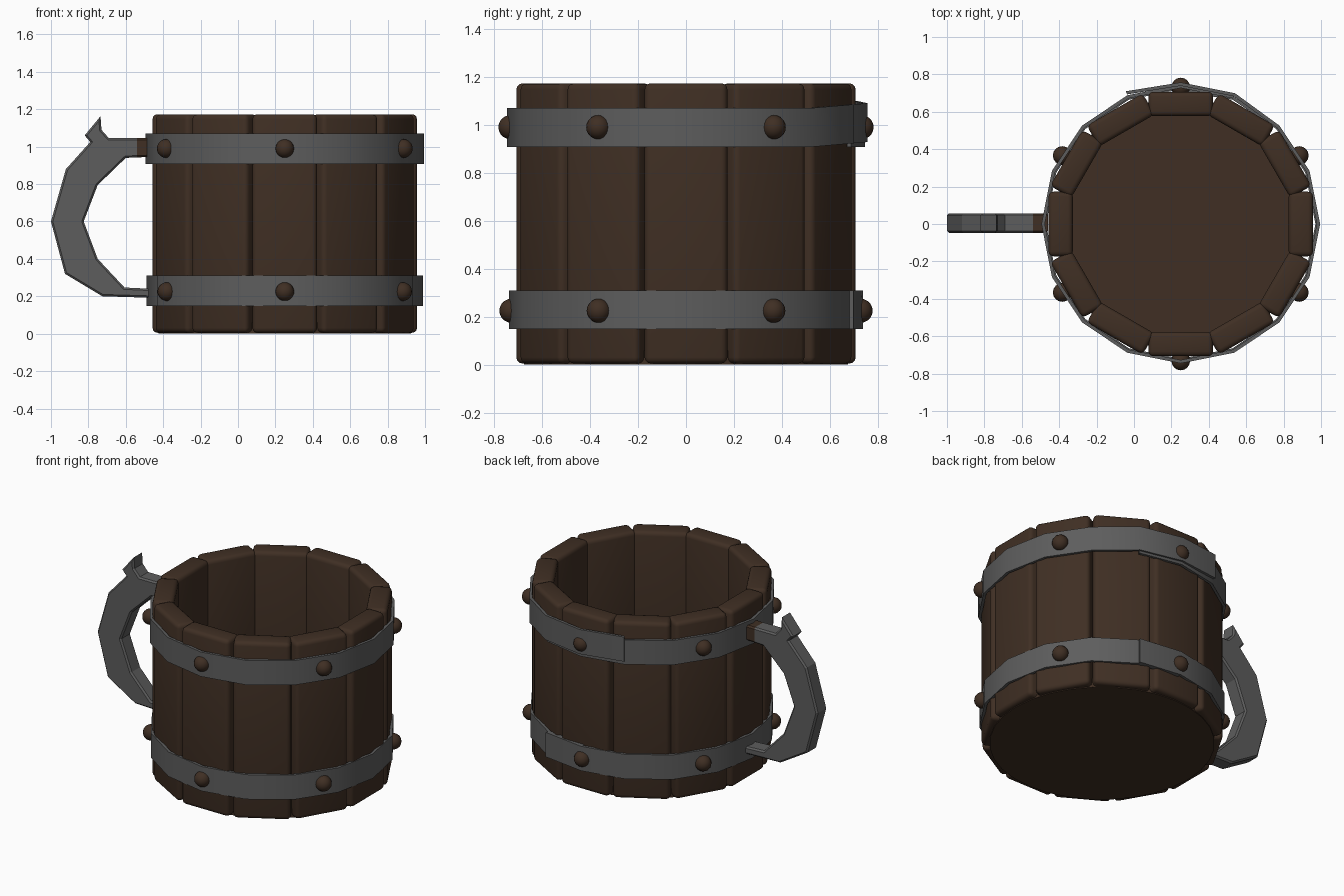
import bpy, bmesh, math
from mathutils import Matrix, Vector

if "Cube" in bpy.data.objects:
    bpy.data.objects.remove(bpy.data.objects["Cube"])

CX = 0.25  # barrel axis offset


def material(name, rgb):
    m = bpy.data.materials.new(name)
    m.diffuse_color = (*rgb, 1)
    m.use_nodes = True
    m.node_tree.nodes["Principled BSDF"].inputs["Base Color"].default_value = m.diffuse_color
    return m


WOOD = material("dark wood", (0.050, 0.028, 0.017))
IRON = material("grey iron", (0.110, 0.110, 0.110))


def finish(bm, name, mats, smooth=None):
    bmesh.ops.recalc_face_normals(bm, faces=bm.faces)
    me = bpy.data.meshes.new(name)
    bm.to_mesh(me)
    bm.free()
    for m in mats:
        me.materials.append(m)
    ob = bpy.data.objects.new(name, me)
    bpy.context.collection.objects.link(ob)
    if smooth:
        bpy.ops.object.select_all(action='DESELECT')
        ob.select_set(True)
        bpy.context.view_layer.objects.active = ob
        bpy.ops.object.shade_smooth_by_angle(angle=math.radians(smooth))
    return ob


# Twelve rounded wooden staves
for i in range(12):
    bm = bmesh.new()
    bmesh.ops.create_cube(bm, size=1, matrix=Matrix.Diagonal((0.13, 0.345, 1.168, 1)))
    bmesh.ops.bevel(bm, geom=bm.edges[:], offset=0.026, segments=3, profile=0.5, affect='EDGES')
    bmesh.ops.transform(bm, verts=bm.verts, matrix=Matrix.Translation((CX, 0, 0.589))
                        @ Matrix.Rotation(i * math.pi / 6, 4, 'Z') @ Matrix.Translation((0.642, 0, 0)))
    finish(bm, f"stave_{i + 1}", [WOOD], 35)

# Bottom board
bm = bmesh.new()
bmesh.ops.create_cone(bm, cap_ends=True, segments=32, radius1=0.675, radius2=0.675, depth=0.06,
                      matrix=Matrix.Translation((CX, 0, 0.03)))
finish(bm, "bottom_board", [WOOD], 35)


# Iron straps: a 16-sided hoop whose ends overlap at the back
def strap(name, stations, z0, z1, thick=0.018):
    bm = bmesh.new()
    rings = []
    for ang, r, lift in stations:
        c, s = math.cos(math.radians(ang)), math.sin(math.radians(ang))
        rings.append([bm.verts.new((CX + q * c, q * s, z + lift)) for q, z in
                      ((r - thick, z0), (r, z0), (r, z1), (r - thick, z1))])
    for a, b in zip(rings, rings[1:]):
        for k in range(4):
            bm.faces.new((a[k], a[(k + 1) % 4], b[(k + 1) % 4], b[k]))
    bm.faces.new(rings[0])
    bm.faces.new(rings[-1])
    finish(bm, name, [IRON], 30)


step = 22.5
upper = [(67.5 + step * i, 0.745, 0.0) for i in range(16)]
upper += [(67.5, 0.757, 0.015), (90, 0.757, 0.02), (112.5, 0.768, 0.03)]
strap("upper_strap", upper, 0.908, 1.07)
lower = [(67.5, 0.755, 0.0)] + [(67.5 + step * i, 0.738, 0.0) for i in range(1, 17)]
lower.append((90, 0.725, 0.0))
strap("lower_strap", lower, 0.148, 0.31)

# Six rivets on each strap
for label, z, r in (("upper", 0.99, 0.732), ("lower", 0.225, 0.728)):
    for i in range(6):
        a = math.radians(30 + 60 * i)
        bm = bmesh.new()
        bmesh.ops.create_uvsphere(bm, u_segments=16, v_segments=10, radius=0.05,
                                  matrix=Matrix.Translation((CX + r * math.cos(a), r * math.sin(a), z)))
        finish(bm, f"{label}_rivet_{i + 1}", [WOOD], 40)

# Iron handle with thumb spur, extruded from its side profile
profile = [(-0.46, 1.045), (-0.55, 1.045), (-0.69, 1.045), (-0.73, 1.09), (-0.735, 1.163), (-0.82, 1.06),
           (-0.79, 1.025), (-0.92, 0.88), (-1.0, 0.6), (-0.925, 0.32), (-0.725, 0.2),
           (-0.46, 0.192), (-0.46, 0.24), (-0.607, 0.247), (-0.75, 0.4), (-0.825, 0.6),
           (-0.75, 0.795), (-0.6, 0.94), (-0.53, 0.943), (-0.46, 0.945)]
bm = bmesh.new()
face = bm.faces.new([bm.verts.new((x, -0.047, z)) for x, z in profile])
ext = bmesh.ops.extrude_face_region(bm, geom=[face])
bmesh.ops.translate(bm, vec=(0, 0.104, 0), verts=[v for v in ext['geom'] if isinstance(v, bmesh.types.BMVert)])
bmesh.ops.recalc_face_normals(bm, faces=bm.faces)
rim = [e for e in bm.edges if abs(e.verts[0].co.y - e.verts[1].co.y) < 1e-4]
bmesh.ops.bevel(bm, geom=rim, offset=0.01, segments=1, affect='EDGES')
# wooden tip where the upper arm meets the barrel
bmesh.ops.bisect_plane(bm, geom=bm.verts[:] + bm.edges[:] + bm.faces[:],
                       plane_co=Vector((-0.54, 0, 0)), plane_no=Vector((1, 0, 0.3 * 0)))
for f in bm.faces:
    c = f.calc_center_median()
    if c.x > -0.541 and c.z > 0.8:
        f.material_index = 1
finish(bm, "handle", [IRON, WOOD])
